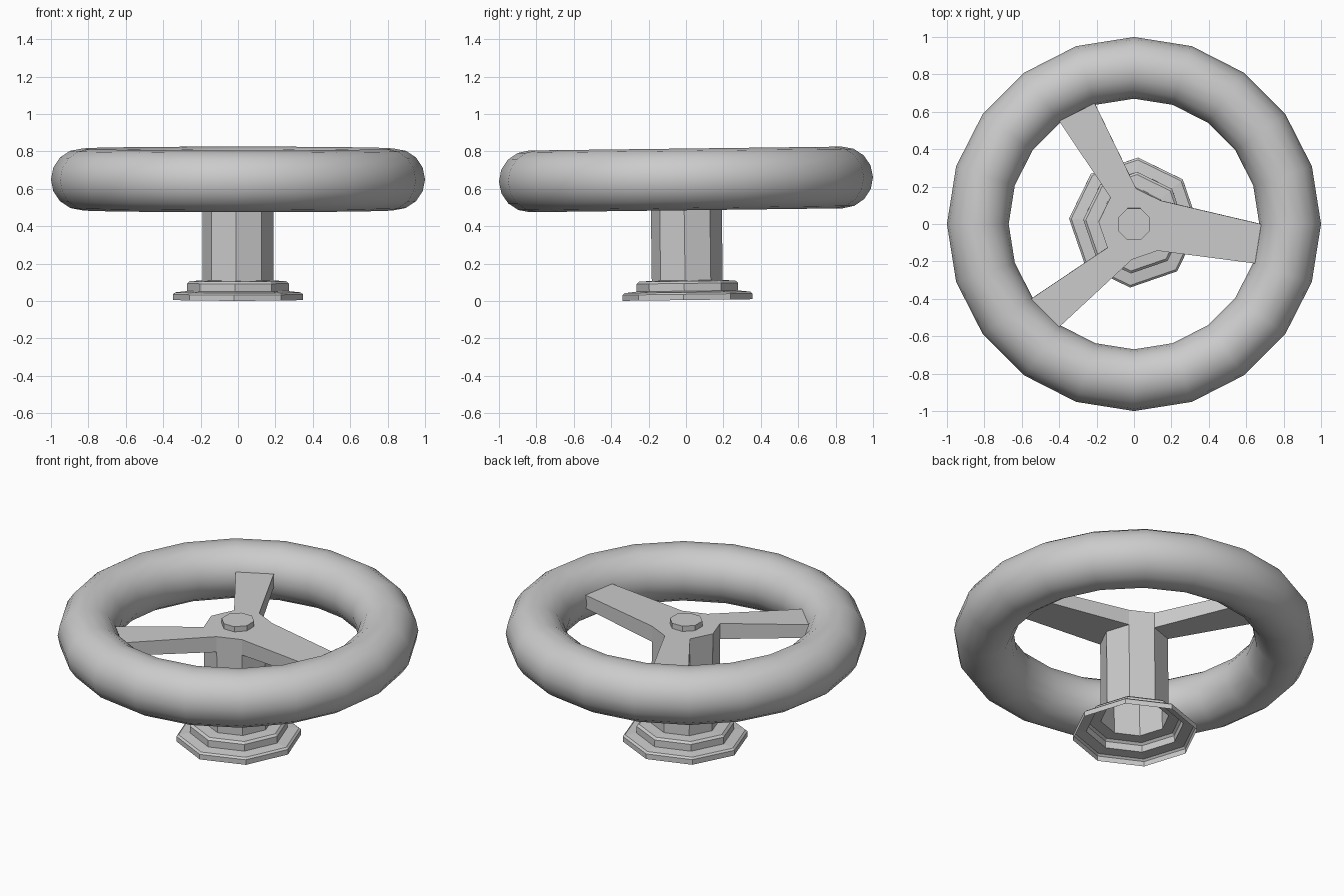
import bpy, bmesh
from math import sin, cos, radians

if "Cube" in bpy.data.objects:
    bpy.data.objects.remove(bpy.data.objects["Cube"])

TILT = 0.0125          # the whole wheel leans very slightly
TURN = -3.5            # rotation of the octagonal stem, degrees


def polar(r, deg, z):
    a = radians(deg)
    return (r * cos(a), r * sin(a), z)


def finish(name, bm, smooth=False):
    bmesh.ops.recalc_face_normals(bm, faces=bm.faces)
    me = bpy.data.meshes.new(name)
    bm.to_mesh(me)
    bm.free()
    for p in me.polygons:
        p.use_smooth = smooth
    ob = bpy.data.objects.new(name, me)
    bpy.context.collection.objects.link(ob)
    ob.rotation_euler.x = TILT
    ob.location = (0, 0.008, 0)
    return ob


def lathe(name, profile, sides, turn, closed=False, cap=True, smooth=False):
    bm = bmesh.new()
    rings = [[bm.verts.new(polar(r, turn + 360 * k / sides, z)) for k in range(sides)]
             for r, z in profile]
    pairs = list(zip(rings, rings[1:]))
    if closed:
        pairs.append((rings[-1], rings[0]))
    for a, b in pairs:
        for k in range(sides):
            n = (k + 1) % sides
            bm.faces.new((a[k], a[n], b[n], b[k]))
    if cap:
        bm.faces.new(rings[-1])
    return finish(name, bm, smooth)


def prism(name, outline):
    # outline: (radius, angle, bottom z, top z)
    bm = bmesh.new()
    low = [bm.verts.new(polar(r, a, b)) for r, a, b, t in outline]
    top = [bm.verts.new(polar(r, a, t)) for r, a, b, t in outline]
    bm.faces.new(low)
    bm.faces.new(top)
    for k in range(len(low)):
        n = (k + 1) % len(low)
        bm.faces.new((low[k], low[n], top[n], top[k]))
    return finish(name, bm)


# Handwheel rim: 20-sided smooth ring
section = [(0.835 + 0.165 * cos(radians(22.5 * k)), 0.65 + 0.165 * sin(radians(22.5 * k)))
           for k in range(16)]
lathe("rim", section, 20, 0, closed=True, cap=False, smooth=True)

# Stepped base and stem: one octagonal shell, open underneath
lathe("stem_and_base", [(0.348, 0.005), (0.348, 0.036), (0.336, 0.046), (0.272, 0.053),
                        (0.272, 0.094), (0.258, 0.106), (0.19, 0.11), (0.19, 0.70)],
      8, TURN)

# Nut on top of the hub
lathe("hub_nut", [(0.092, 0.69), (0.092, 0.732)], 8, 22.5)

# Three spokes from stem facets to rim segments (the first covers two facets)
for name, facets, tip in (("spoke_right", (-1, 0, 1), -18),
                          ("spoke_back", (2, 3), 108),
                          ("spoke_front", (5, 6), 216)):
    root = [(0.19, TURN + 45 * f, 0.605, 0.70) for f in facets]
    ends = [(0.68, tip + 18, 0.62, 0.70), (0.68, tip, 0.62, 0.70)]
    prism(name, root + ends)
